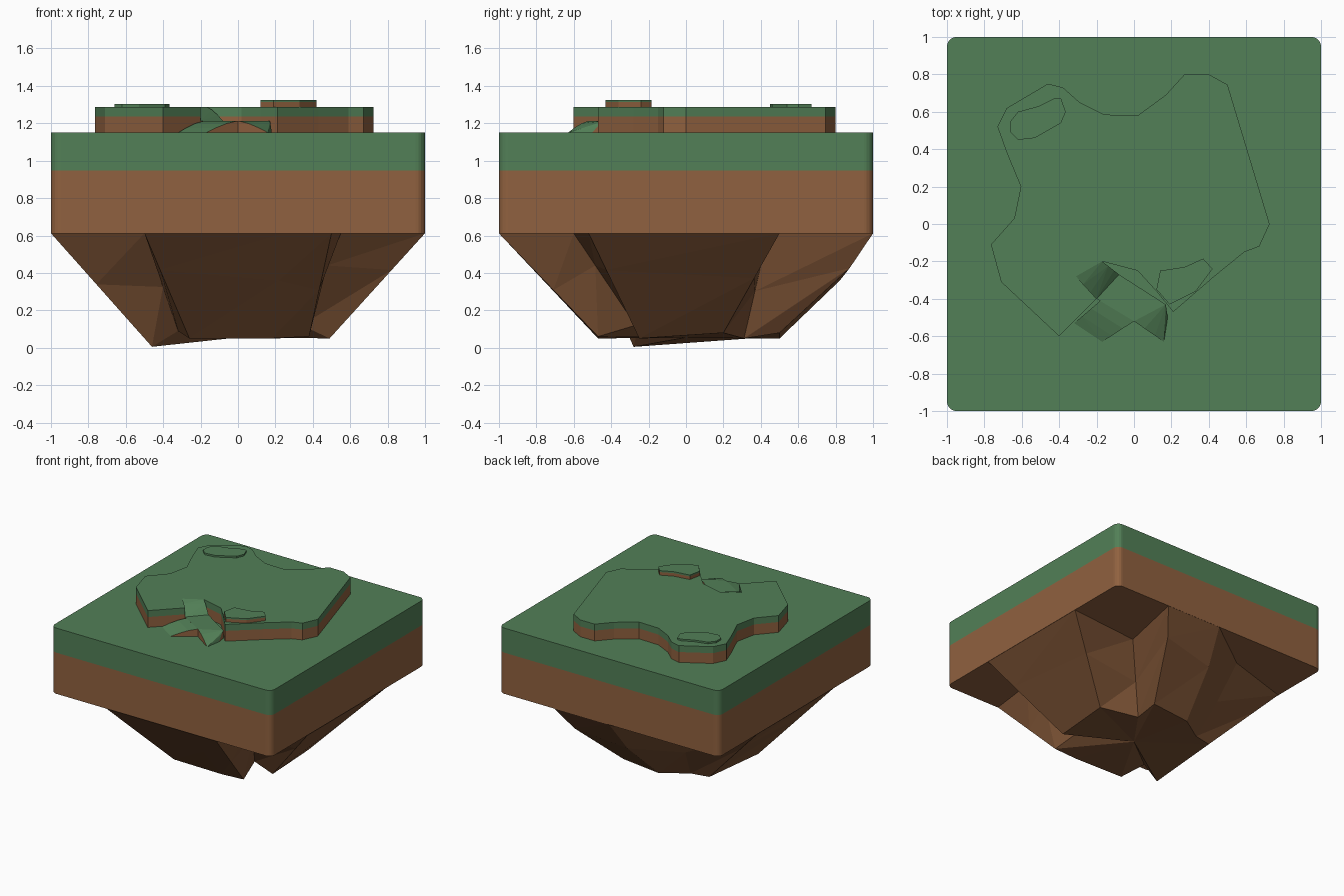
import bpy, bmesh, math
from mathutils import Vector

if "Cube" in bpy.data.objects:
    bpy.data.objects.remove(bpy.data.objects["Cube"])


def material(name, rgb):
    m = bpy.data.materials.new(name)
    m.diffuse_color = (*rgb, 1)
    m.use_nodes = True
    m.node_tree.nodes["Principled BSDF"].inputs["Base Color"].default_value = m.diffuse_color
    return m


GRASS = material("grass", (0.085, 0.215, 0.095))
DIRT = material("dirt", (0.28, 0.12, 0.05))
ROCK = material("rock", (0.20, 0.085, 0.035))


def finish(name, bm, *mats):
    bmesh.ops.recalc_face_normals(bm, faces=bm.faces)
    me = bpy.data.meshes.new(name)
    bm.to_mesh(me)
    bm.free()
    for m in mats:
        me.materials.append(m)
    ob = bpy.data.objects.new(name, me)
    bpy.context.collection.objects.link(ob)
    return ob


def prism(name, outline, z0, z1, mat):
    """Extrude a flat outline from z0 to z1."""
    bm = bmesh.new()
    face = bm.faces.new([bm.verts.new((x, y, z0)) for x, y in outline])
    up = bmesh.ops.extrude_face_region(bm, geom=[face], use_keep_orig=True)["geom"]
    for v in up:
        if isinstance(v, bmesh.types.BMVert):
            v.co.z = z1
    return finish(name, bm, mat)


def rounded_square(half, radius, steps=5):
    pts = []
    for i, (sx, sy) in enumerate([(1, 1), (-1, 1), (-1, -1), (1, -1)]):
        for k in range(steps + 1):
            a = math.radians(90 * (i + k / steps))
            pts.append((sx * (half - radius) + radius * math.cos(a),
                        sy * (half - radius) + radius * math.sin(a)))
    return pts


def wedge(name, tops):
    """Solid under a row of top points, reaching the lawn; steep sides are dirt."""
    bm = bmesh.new()
    for p in tops:
        bm.verts.new(p)
        if p[2] > LAWN + 0.001:
            bm.verts.new((p[0], p[1], LAWN))
    bmesh.ops.convex_hull(bm, input=bm.verts)
    bm.normal_update()
    for f in bm.faces:
        f.material_index = int(abs(f.normal.z) < 0.05)
    return finish(name, bm, GRASS, DIRT)


def ramp(name, top_a, top_b, low_a, low_b, z_top, z_low):
    """Slightly domed ramp between a high edge and a low edge."""
    pts = []
    for t, h in ((0, 1), (0.35, 0.78), (0.7, 0.4), (1, 0)):
        for hi, lo in ((top_a, low_a), (top_b, low_b)):
            p = Vector(hi).lerp(Vector(lo), t)
            pts.append((p.x, p.y, z_low + (z_top - z_low) * h))
    return wedge(name, pts)


# Main slabs
LAWN, STEP, PLATEAU = 1.15, 1.213, 1.288
square = rounded_square(1, 0.05)
prism("dirt_slab", square, 0.61, 0.948, DIRT)
prism("grass_slab", square, 0.948, LAWN, GRASS)

# Raised plateau
plateau = [(-.46, .75), (-.38, .73), (-.29, .65), (-.16, .585), (.02, .58), (.17, .69),
           (.27, .80), (.40, .80), (.50, .745), (.725, 0), (.67, -.12), (.59, -.15),
           (.43, -.28), (.21, -.47), (.12, -.36), (.02, -.25), (-.17, -.2),
           (-.31, -.28), (-.2, -.4), (-.4, -.6), (-.71, -.31), (-.765, -.11),
           (-.64, .03), (-.605, .2), (-.68, .38), (-.73, .52), (-.68, .62)]
prism("plateau_dirt", plateau, LAWN, 1.235, DIRT)
prism("plateau_grass", plateau, 1.235, PLATEAU, GRASS)

# Small mounds on the plateau
mound = [(.14, -.25), (.27, -.23), (.37, -.185), (.42, -.24), (.33, -.36), (.19, -.43), (.12, -.35)]
prism("mound_dirt", mound, PLATEAU, 1.313, DIRT)
prism("mound_grass", mound, 1.313, 1.325, GRASS)
patch = [(-.66, .55), (-.66, .49), (-.62, .45), (-.53, .46), (-.39, .54), (-.365, .60),
         (-.39, .67), (-.43, .67), (-.51, .63), (-.62, .60)]
prism("low_patch", patch, PLATEAU, 1.302, GRASS)

# Ramps meeting at a landing
wedge("landing", [(-.2, -.4, STEP), (-.08, -.27, STEP), (.17, -.43, STEP), (0, -.52, STEP)])
ramp("upper_ramp", (-.31, -.28), (-.17, -.2), (-.2, -.4), (-.08, -.27), PLATEAU, STEP)
ramp("left_ramp", (-.18, -.41), (0, -.52), (-.32, -.53), (-.17, -.63), STEP, LAWN)
ramp("right_ramp", (0, -.52), (.17, -.43), (.16, -.63), (.18, -.5), STEP, LAWN)

# Craggy underside: rim point paired with foot point
spurs = [((1, -.52), (.49, -.25, .05)), ((1, .5), (.5, .2, .08)),
         ((.38, .44), (.22, .31, .05)), ((.5, 1), (.22, .5, .08)),
         ((0, 1), (-.1, .5, .05)), ((-.45, .67), (-.3, .37, .05)),
         ((-1, .5), (-.45, .34, .05)), ((-1, -.5), (-.46, -.28, .005)),
         ((-.5, -.62), (-.32, -.26, .09)), ((-.5, -1), (-.26, -.46, .05)),
         ((.25, -1), (.18, -.47, .05)), ((.5, -1), (.38, -.47, .06)),
         ((.55, -.6), (.34, -.27, .12))]
bm = bmesh.new()
rings = [[], [], []]
for i, (rim, foot) in enumerate(spurs):
    a, b = Vector((*rim, 0.612)), Vector(foot)
    mid = a.lerp(b, 0.45 + 0.1 * (i % 3 - 1))
    if rim[1] > 0.6:
        mid.y *= 1.06
    for ring, p in zip(rings, (a, mid, b)):
        ring.append(bm.verts.new(p))
n = len(spurs)
for up, low in zip(rings, rings[1:]):
    for i in range(n):
        j = (i + 1) % n
        bm.faces.new((up[i], up[j], low[i]))
        bm.faces.new((up[j], low[j], low[i]))
for ring, z in ((rings[0], 0.612), (rings[2], 0.055)):
    hub = bm.verts.new((0, 0, z))
    for i in range(n):
        bm.faces.new((ring[i], ring[(i + 1) % n], hub))
finish("underside_rock", bm, ROCK)
